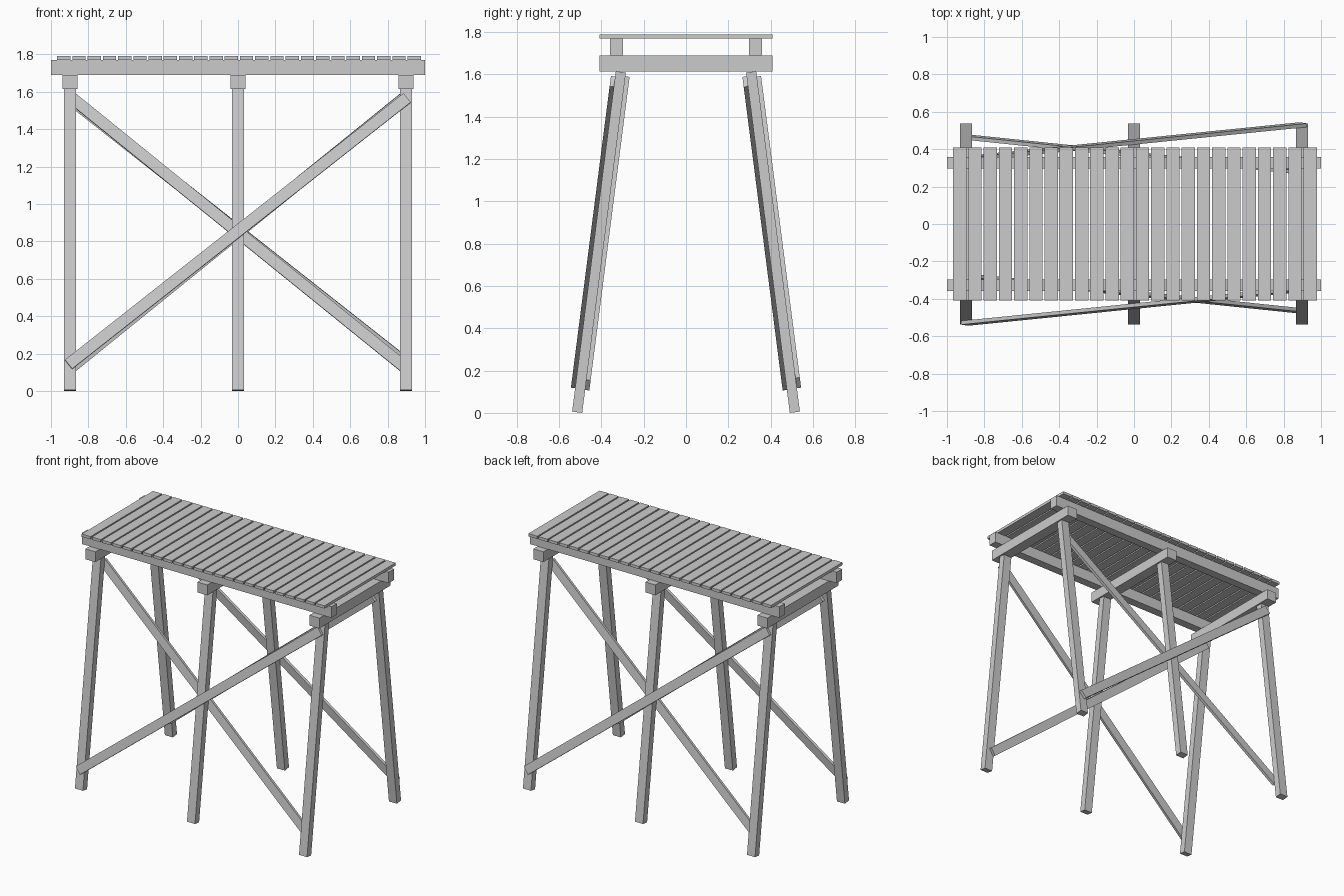
import bpy, bmesh
from math import atan2, sin, cos, hypot, pi
from mathutils import Matrix, Vector

if "Cube" in bpy.data.objects:
    bpy.data.objects.remove(bpy.data.objects["Cube"])


def box(name, size, matrix):
    bm = bmesh.new()
    bmesh.ops.create_cube(bm, size=1, matrix=matrix @ Matrix.Diagonal((*size, 1)))
    me = bpy.data.meshes.new(name)
    bm.to_mesh(me)
    bm.free()
    ob = bpy.data.objects.new(name, me)
    bpy.context.collection.objects.link(ob)
    return ob


def at(x, y, z):
    return Matrix.Translation((x, y, z))


BENTS = (-0.898, 0, 0.898)
FOOT_Y, HEAD_Y, HEAD_Z = 0.515, 0.308, 1.612
LEG_W, LEG_T, BRACE_W, BRACE_T = 0.064, 0.048, 0.062, 0.02

# Deck slats
for i in range(24):
    box(f"deck_slat_{i + 1}", (0.071, 0.816, 0.02), at(-0.932 + i * 0.0815, 0, 1.78))

# Long beams under the deck
for name, y in (("front_beam", -0.328), ("back_beam", 0.328)):
    box(name, (2, 0.062, 0.08), at(0, y, 1.73))

# Cross beams on top of each leg pair
for i, x in enumerate(BENTS):
    box(f"cross_beam_{i + 1}", (0.08, 0.816, 0.075), at(x, 0, 1.6525))

# Tilted plane of one side: local x along length, y up the leg, z outward
tilt = atan2(FOOT_Y - HEAD_Y, HEAD_Z)
s, c = sin(tilt), cos(tilt)
plane = Matrix(((1, 0, 0, 0), (0, s, -c, -FOOT_Y), (0, c, s, 0), (0, 0, 0, 1)))
v0, v1 = LEG_T / 2 * s / c, HEAD_Z / c


def brace(name, side, p, q, offset):
    # p and q are (x, world z) of the end centres
    a, b = (Vector((x, (z - offset * s) / c)) for x, z in (p, q))
    m, d = (a + b) / 2, b - a
    box(name, (d.length, BRACE_W, BRACE_T),
        side @ at(m.x, m.y, offset) @ Matrix.Rotation(atan2(d.y, d.x), 4, 'Z'))


# Legs and crossed braces; the back is the front turned half way round
for label, turn in (("front", 0), ("back", pi)):
    side = Matrix.Rotation(turn, 4, 'Z') @ plane
    for i, x in enumerate(BENTS):
        box(f"{label}_leg_{i + 1}", (LEG_W, v1 - v0, LEG_T), side @ at(x, (v0 + v1) / 2, 0))
    off = (LEG_T + BRACE_T) / 2
    brace(f"{label}_outer_brace", side, (-0.906, 0.142), (0.904, 1.567), off)
    brace(f"{label}_inner_brace", side, (0.887, 0.131), (-0.887, 1.566), -off)
